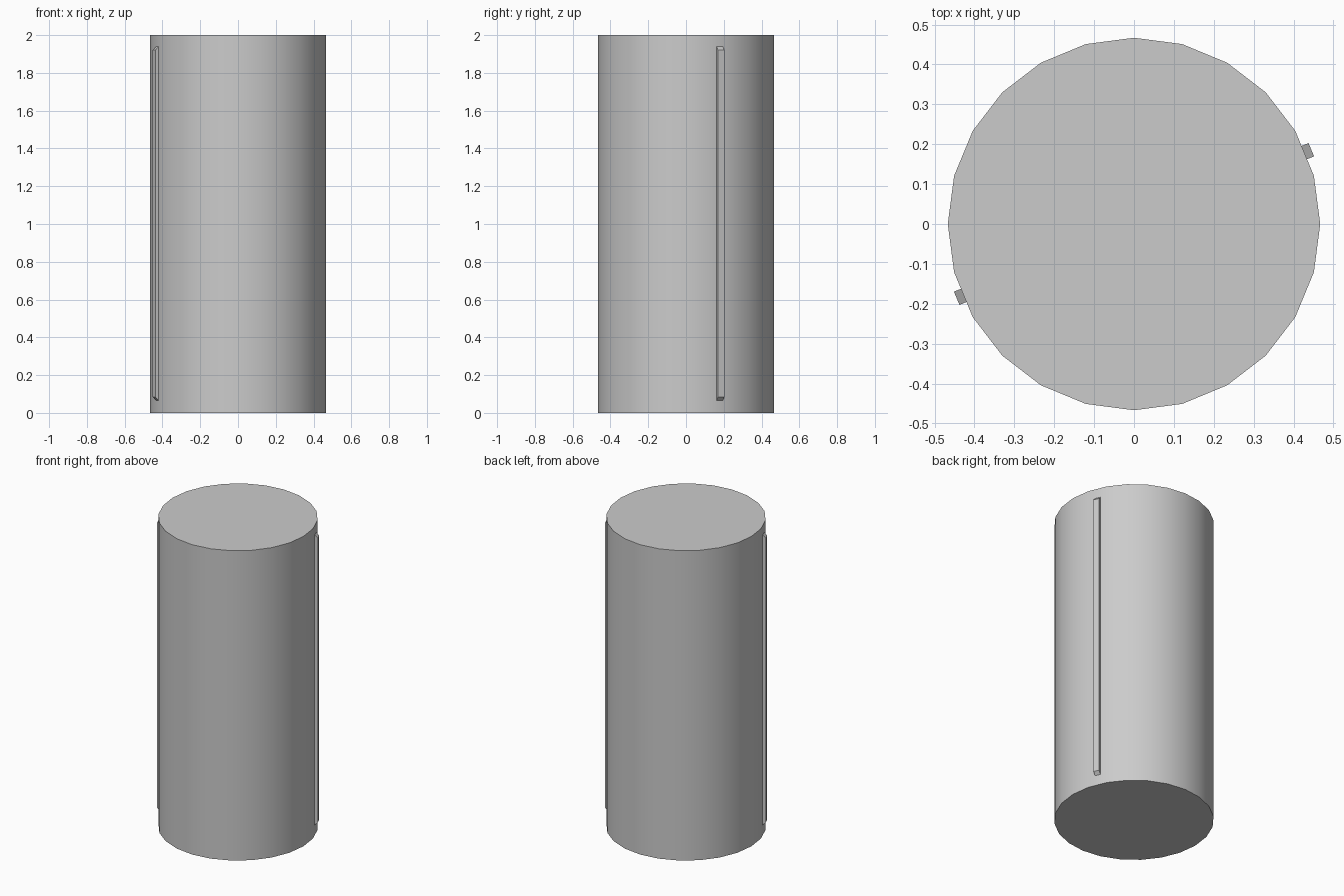
import bpy, bmesh, math
from mathutils import Matrix

if "Cube" in bpy.data.objects:
    bpy.data.objects.remove(bpy.data.objects["Cube"])

SIDES, RADIUS, HEIGHT = 24, 0.467, 2.0
APOTHEM = RADIUS * math.cos(math.pi / SIDES)


def make_object(name, bm):
    bmesh.ops.recalc_face_normals(bm, faces=bm.faces)
    mesh = bpy.data.meshes.new(name)
    bm.to_mesh(mesh)
    bm.free()
    obj = bpy.data.objects.new(name, mesh)
    bpy.context.collection.objects.link(obj)
    return obj


# Main 24-sided drum with a vertex on the x axis
bm = bmesh.new()
ring = [bm.verts.new((RADIUS * math.cos(math.tau * i / SIDES),
                      RADIUS * math.sin(math.tau * i / SIDES), 0))
        for i in range(SIDES)]
base = bm.faces.new(ring)
top = bmesh.ops.extrude_face_region(bm, geom=[base], use_keep_orig=True)
bmesh.ops.translate(bm, vec=(0, 0, HEIGHT),
                    verts=[g for g in top["geom"] if isinstance(g, bmesh.types.BMVert)])
body = make_object("cylinder_body", bm)
bpy.context.view_layer.objects.active = body
body.select_set(True)
bpy.ops.object.shade_smooth_by_angle(angle=math.radians(30))
body.select_set(False)


# Thin vertical strip lying on one facet, with sloped ends
def strip(name, angle):
    inner, outer, half_width = APOTHEM - 0.001, 0.482, 0.018
    profile = [(inner, 0.065), (outer, 0.085), (outer, 1.92), (inner, 1.94)]
    bm = bmesh.new()
    face = bm.faces.new([bm.verts.new((r, -half_width + 0.002, z)) for r, z in profile])
    side = bmesh.ops.extrude_face_region(bm, geom=[face], use_keep_orig=True)
    bmesh.ops.translate(bm, vec=(0, 2 * half_width, 0),
                        verts=[g for g in side["geom"] if isinstance(g, bmesh.types.BMVert)])
    bm.transform(Matrix.Rotation(angle, 4, "Z"))
    return make_object(name, bm)


# Two strips on opposite sides
for name, degrees in (("right_strip", 22.5), ("left_strip", 202.5)):
    strip(name, math.radians(degrees))
